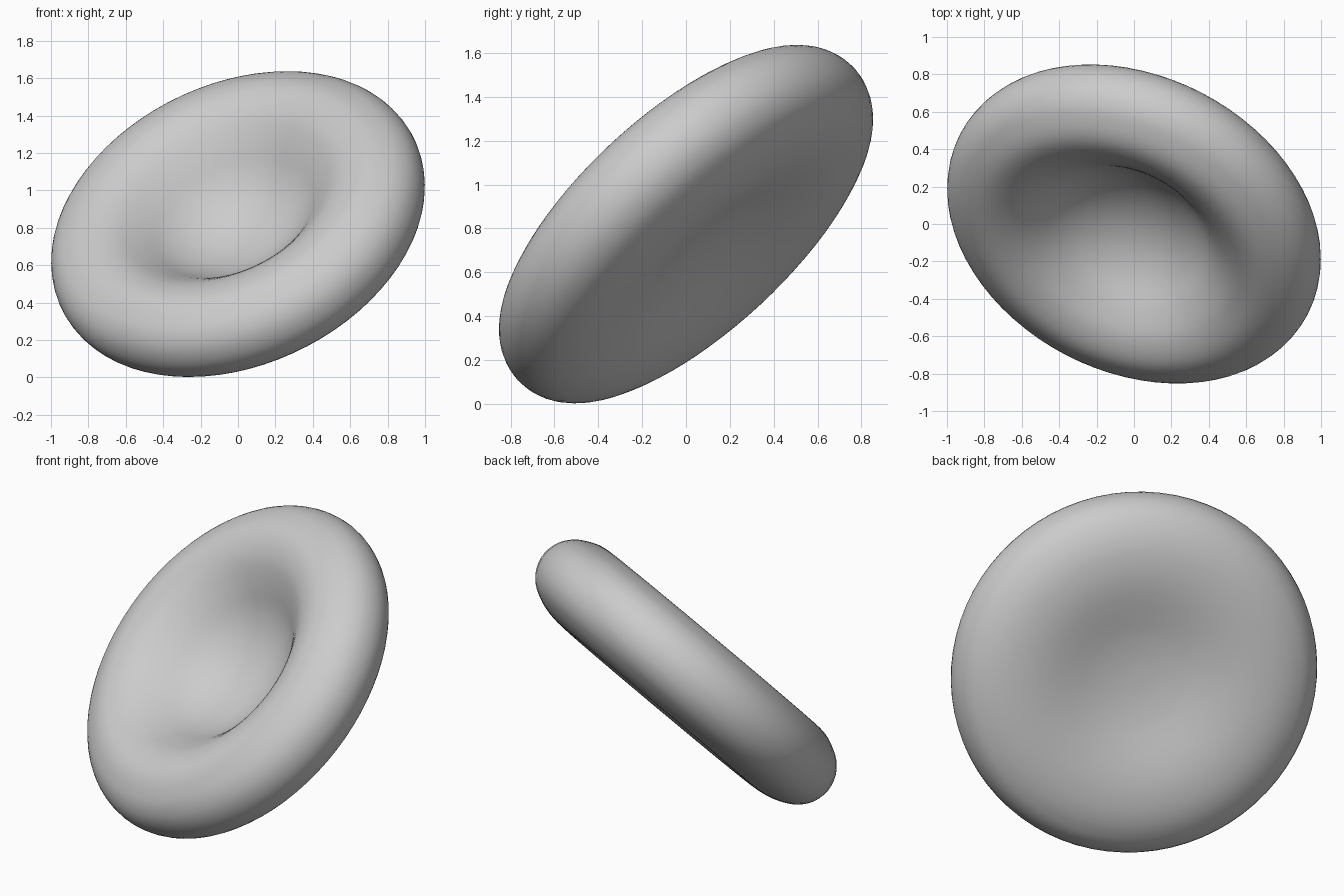
import bpy, bmesh, math
from mathutils import Vector

cube = bpy.data.objects.get("Cube")
if cube:
    bpy.data.objects.remove(cube, do_unlink=True)

NORMAL = Vector((-0.334, -0.642, 0.69))
SIDES = 72

grey = bpy.data.materials.new("grey")
grey.use_nodes = True
colour = (0.6, 0.6, 0.6, 1)
grey.diffuse_color = colour
grey.node_tree.nodes["Principled BSDF"].inputs["Base Color"].default_value = colour

# Half profile (radius, height): deep upper dish, round rim, shallow lower dish
DISH = [(0, -0.14), (0.1, -0.132), (0.2, -0.107), (0.3, -0.062), (0.4, 0.008),
        (0.5, 0.104), (0.6, 0.185), (0.68, 0.225), (0.76, 0.243)]
RIM = [(0.83, 0.237), (0.9, 0.21), (0.97, 0.166), (1.025, 0.095), (1.047, 0),
       (1.025, -0.095), (0.97, -0.166), (0.9, -0.209), (0.83, -0.235)]
UNDERSIDE = [(0.75, -0.25), (0.65, -0.254), (0.55, -0.245), (0.45, -0.226),
             (0.35, -0.203), (0.25, -0.182), (0.12, -0.166), (0, -0.162)]


def smooth_path(points, steps):
    """Catmull-Rom curve through the points, mirrored across the axis at its ends."""
    pts = [Vector(p) for p in points]
    pts = [Vector((-pts[1].x, pts[1].y))] + pts + [Vector((-pts[-2].x, pts[-2].y))]
    path = []
    for a, b, c, d in zip(pts, pts[1:], pts[2:], pts[3:]):
        for i in range(steps):
            t = i / steps
            path.append(0.5 * (2 * b + (c - a) * t + (2 * a - 5 * b + 4 * c - d) * t ** 2
                               + (3 * b - a - 3 * c + d) * t ** 3))
    return path + [pts[-2]]


# Lathe the profile into a closed disc
bm = bmesh.new()
verts = [bm.verts.new((p.x, 0, p.y)) for p in smooth_path(DISH + RIM + UNDERSIDE, 3)]
edges = [bm.edges.new(pair) for pair in zip(verts, verts[1:])]
bmesh.ops.spin(bm, geom=verts + edges, cent=(0, 0, 0), axis=(0, 0, 1),
               angle=math.tau, steps=SIDES, use_merge=True)
bmesh.ops.remove_doubles(bm, verts=bm.verts, dist=0.0005)
bmesh.ops.recalc_face_normals(bm, faces=bm.faces)
for face in bm.faces:
    face.smooth = True
mesh = bpy.data.meshes.new("dimpled_disc")
bm.to_mesh(mesh)
bm.free()
mesh.materials.append(grey)

# Tilt the disc and rest its edge on the ground
disc = bpy.data.objects.new("dimpled_disc", mesh)
bpy.context.collection.objects.link(disc)
disc.rotation_euler = NORMAL.to_track_quat('Z', 'Y').to_euler()
disc.location = (0, 0, 0.82)
